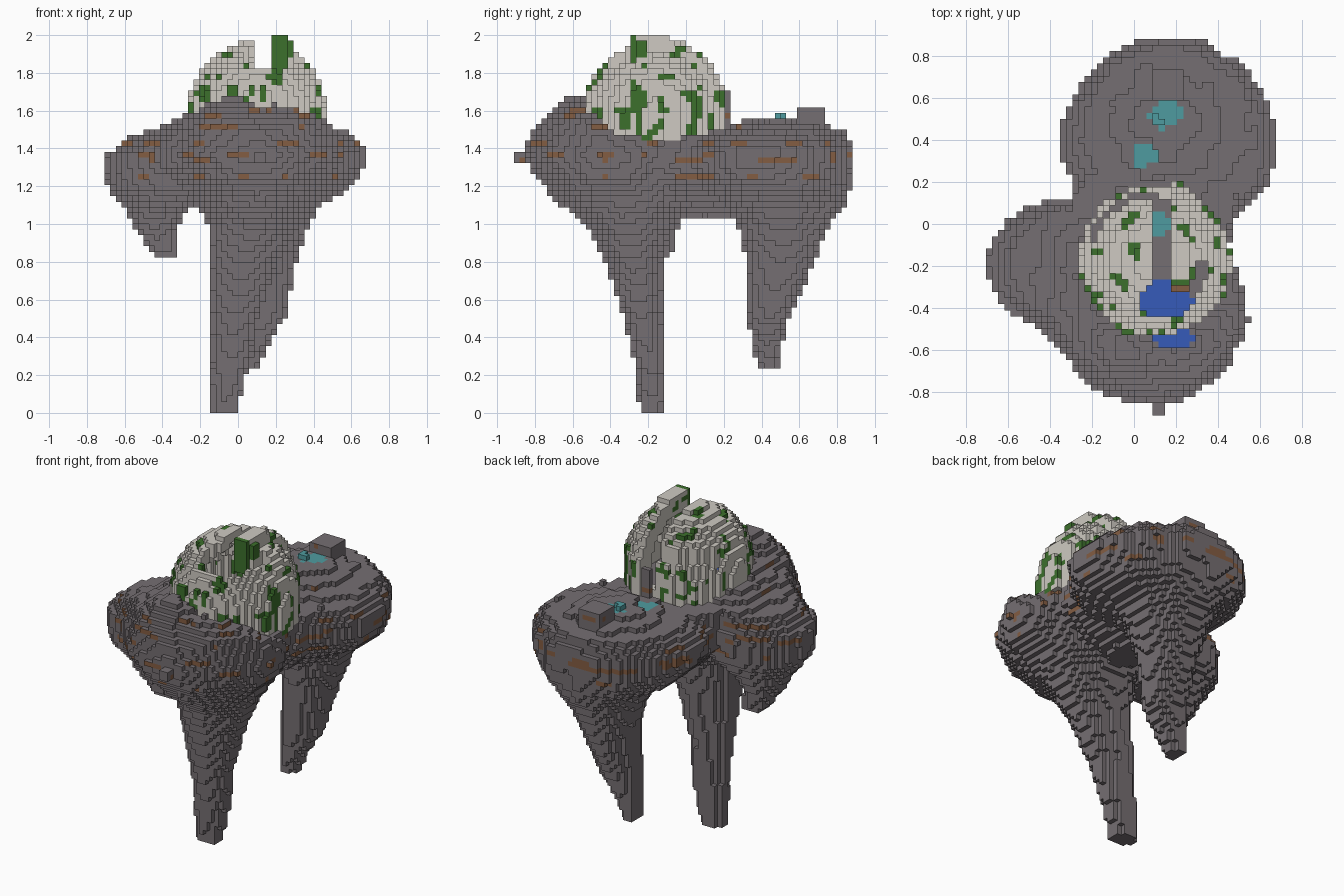
import bpy, bmesh, math
from mathutils import Vector, noise

if "Cube" in bpy.data.objects:
    bpy.data.objects.remove(bpy.data.objects["Cube"])

V = 2 / 68  # block size

COLOURS = {
    "rock grey": (0.178, 0.158, 0.168),
    "ore brown": (0.23, 0.11, 0.055),
    "pale stone": (0.62, 0.59, 0.54),
    "leaf green": (0.045, 0.16, 0.025),
    "pool blue": (0.037, 0.105, 0.49),
    "crystal teal": (0.078, 0.33, 0.35),
}
ROCK, ORE, STONE, LEAF, POOL, TEAL = range(6)


def make_material(name, rgb):
    mat = bpy.data.materials.new(name)
    mat.use_nodes = True
    mat.diffuse_color = (*rgb, 1)
    mat.node_tree.nodes["Principled BSDF"].inputs["Base Color"].default_value = (*rgb, 1)
    return mat


MATS = [make_material(n, c) for n, c in COLOURS.items()]

# Cross-sections of each rock lobe, bottom to top: z, centre x, centre y, half width, half depth
FRONT = [(0, -.07, -.18, .07, .06), (.25, -.04, -.19, .1, .08), (.5, -.02, -.23, .12, .1),
         (.8, .03, -.28, .18, .15), (1, .08, -.3, .23, .23), (1.1, .08, -.33, .3, .33),
         (1.25, .1, -.4, .39, .4), (1.37, .09, -.41, .45, .45), (1.5, .08, -.43, .42, .38),
         (1.6, .08, -.45, .39, .31), (1.72, .06, -.48, .33, .22)]
LEFT = [(.83, -.38, -.15, .07, .07), (.95, -.43, -.16, .1, .1), (1.08, -.43, -.17, .17, .18),
        (1.2, -.35, -.19, .34, .29), (1.36, -.35, -.2, .34, .31), (1.5, -.33, -.2, .2, .26),
        (1.62, -.28, -.2, .12, .2)]
WEST = [(1.15, -.15, -.35, .15, .15), (1.3, -.2, -.36, .26, .28), (1.4, -.2, -.36, .27, .29),
        (1.62, -.18, -.36, .17, .2)]
BACK = [(.23, .06, .44, .04, .05), (.36, .09, .43, .07, .08), (.5, .14, .44, .11, .11),
        (.8, .17, .5, .14, .18), (1, .18, .52, .2, .25), (1.1, .18, .5, .27, .33),
        (1.18, .18, .45, .42, .41), (1.3, .17, .41, .5, .48), (1.4, .17, .4, .51, .49),
        (1.5, .17, .4, .4, .45), (1.62, .17, .42, .3, .37)]
BRIDGE = [(1.03, .1, .12, .1, .14), (1.12, .1, .1, .25, .26), (1.3, .09, .06, .4, .36),
          (1.55, .09, .06, .37, .34)]


def section(rows, z):
    """Interpolated cross-section of a lobe, or None outside its height."""
    for a, b in zip(rows, rows[1:]):
        if a[0] <= z <= b[0]:
            t = (z - a[0]) / (b[0] - a[0])
            return [p + (q - p) * t for p, q in zip(a[1:], b[1:])]


def mound(x, y, cx, cy, wx, wy):
    return math.exp(-((x - cx) / wx) ** 2 - ((y - cy) / wy) ** 2)


def ground(x, y):
    if math.hypot(x - .1, y + .17) < .33:
        return 1.5
    if math.hypot((x - .19) / .11, (y + .54) / .06) < 1:
        return 1.56
    h = 1.47 + .1 * mound(x, y, .15, .48, .3, .28)
    h += max(.2 * mound(x, y, -.03, -.6, .22, .17), .17 * mound(x, y, .15, -.58, .36, .17))
    h += .11 * mound(x, y, -.24, -.25, .16, .3)
    h += .02 * noise.noise(Vector((x * 9, y * 9, 3)))
    if .08 < x < .24 and .58 < y < .75:
        h = max(h, 1.61)
    return h


cells = {}
RX, RY, RZ = range(-24, 24), range(-31, 31), range(68)


def centre(i, j, k):
    return (i + .5) * V, (j + .5) * V, (k + .5) * V


# Island: lobes with hanging spikes, trimmed by the ground height
heights = {(i, j): ground((i + .5) * V, (j + .5) * V) for i in RX for j in RY}
for k in RZ:
    z = (k + .5) * V
    lobes = [s for s in (section(r, z) for r in (FRONT, LEFT, WEST, BACK, BRIDGE)) if s]
    for i in RX:
        for j in RY:
            x, y, _ = centre(i, j, k)
            if z > heights[i, j]:
                continue
            wobble = 1 + .12 * noise.noise(Vector((x * 7, y * 7, z * 4)))
            if any(((x - cx) / a) ** 2 + ((y - cy) / b) ** 2 < wobble
                   for cx, cy, a, b in lobes):
                cells[i, j, k] = ("island", ROCK)

# Dome: hollow shell with a long roof slot, a skylight and two curved cracks
CX, CY, CZ, R = .1, -.17, 1.61, .36
for i in RX:
    for j in RY:
        for k in range(49, 68):
            x, y, z = centre(i, j, k)
            dx, dy, dz = x - CX, y - CY, max(z - CZ, 0)
            plan = math.hypot(dx, dy)
            d = math.hypot(plan, dz)
            angle = math.degrees(math.atan2(dy, dx))
            rib = .17 < x < .26 and y > -.28
            if not R - .07 < d < R + (.03 if rib else 0):
                continue
            slot = .08 < x < .17 and y > -.28 and z > 1.56
            skylight = math.hypot((x - .16) / .13, (y + .36) / .09) < 1 and z > 1.68
            left_crack = 88 < angle < 165 and .298 < plan < .33
            right_crack = -50 < angle < 0 and .2 < plan < .255 and z > 1.68
            if slot or skylight or left_crack or right_crack:
                continue
            patch = noise.noise(Vector((x * 13, y * 13, z * 11)))
            leafy = d > R - .035 and patch > (.2 if z < 1.62 else .31)
            cells[i, j, k] = ("dome", LEAF if leafy else STONE)


def fill(part, colour, lo, hi):
    """Fill a box of blocks given by its corner positions."""
    for i in RX:
        for j in RY:
            for k in RZ:
                if all(a < c < b for a, c, b in zip(lo, centre(i, j, k), hi)):
                    cells[i, j, k] = (part, colour)


# Rib crest, hanging vines on the rib end and the walls, gate post and small spur
fill("dome", STONE, (.17, -.27, 1.96), (.26, -.1, 2))
fill("vines", LEAF, (.17, -.3, 1.8), (.26, -.27, 2))
fill("vines", LEAF, (.26, -.27, 1.87), (.28, -.2, 1.98))
for y, low, high in ((-.34, 1.49, 1.58), (-.27, 1.47, 1.71), (-.18, 1.49, 1.68)):
    fill("vines", LEAF, (.42, y, low), (.45, y + .06, high))
fill("vines", LEAF, (.4, -.24, 1.68), (.42, -.21, 1.8))
for x, low in ((-.06, 1.66), (.05, 1.69), (.11, 1.66)):
    fill("vines", LEAF, (x, -.54, low), (x + .05, -.5, 1.73))
fill("gate_post", ROCK, (.1, .2, 1.5), (.15, .24, 1.72))
fill("island", ROCK, (.1, -.9, 1.33), (.15, -.8, 1.39))


def paint_top(part, colour, cx, cy, rx, ry, ragged=0):
    """Recolour the topmost rock block within an ellipse."""
    for i in RX:
        for j in RY:
            x, y, _ = centre(i, j, 0)
            n = ragged * noise.noise(Vector((x * 20, y * 20, 1)))
            if ((x - cx) / rx) ** 2 + ((y - cy) / ry) ** 2 + n > 1:
                continue
            tops = [k for k in RZ if cells.get((i, j, k), ("", -1))[1] == ROCK]
            if tops:
                cells[i, j, max(tops)] = (part, colour)


paint_top("pool", POOL, .15, -.36, .13, .11)
paint_top("pool", POOL, .19, -.54, .1, .055)
paint_top("crystals", TEAL, .15, .52, .08, .07, .8)
paint_top("crystals", TEAL, .05, .33, .06, .06, .8)
paint_top("crystals", TEAL, .12, .0, .05, .05)
fill("beam", ORE, (.17, -.31, 1.62), (.27, -.25, 1.65))

# Ore seams run along a few block layers
SEAMS = {42: .35, 45: .22, 46: .15, 48: .15, 51: .22, 53: .1, 54: .2}
SIDES = [((1, 0, 0), [(1, 0, 0), (1, 1, 0), (1, 1, 1), (1, 0, 1)]),
         ((-1, 0, 0), [(0, 0, 0), (0, 0, 1), (0, 1, 1), (0, 1, 0)]),
         ((0, 1, 0), [(0, 1, 0), (0, 1, 1), (1, 1, 1), (1, 1, 0)]),
         ((0, -1, 0), [(0, 0, 0), (1, 0, 0), (1, 0, 1), (0, 0, 1)]),
         ((0, 0, 1), [(0, 0, 1), (1, 0, 1), (1, 1, 1), (0, 1, 1)]),
         ((0, 0, -1), [(0, 0, 0), (0, 1, 0), (1, 1, 0), (1, 0, 0)])]


def face_colour(i, j, k, colour, normal):
    if colour == ROCK and normal[2] == 0 and k in SEAMS:
        if noise.noise(Vector((i * .23, j * .23, k * 3.3))) > SEAMS[k]:
            return ORE
    return colour


# Build one object per part from its exposed block faces
for part in sorted({p for p, _ in cells.values()}):
    bm = bmesh.new()
    verts = {}
    for (i, j, k), (owner, colour) in cells.items():
        if owner != part:
            continue
        for n, corners in SIDES:
            if (i + n[0], j + n[1], k + n[2]) in cells:
                continue
            ring = []
            for c in corners:
                key = (i + c[0], j + c[1], k + c[2])
                if key not in verts:
                    verts[key] = bm.verts.new([q * V for q in key])
                ring.append(verts[key])
            bm.faces.new(ring).material_index = face_colour(i, j, k, colour, n)
    mesh = bpy.data.meshes.new(part)
    bm.to_mesh(mesh)
    bm.free()
    for mat in MATS:
        mesh.materials.append(mat)
    bpy.context.collection.objects.link(bpy.data.objects.new(part, mesh))
